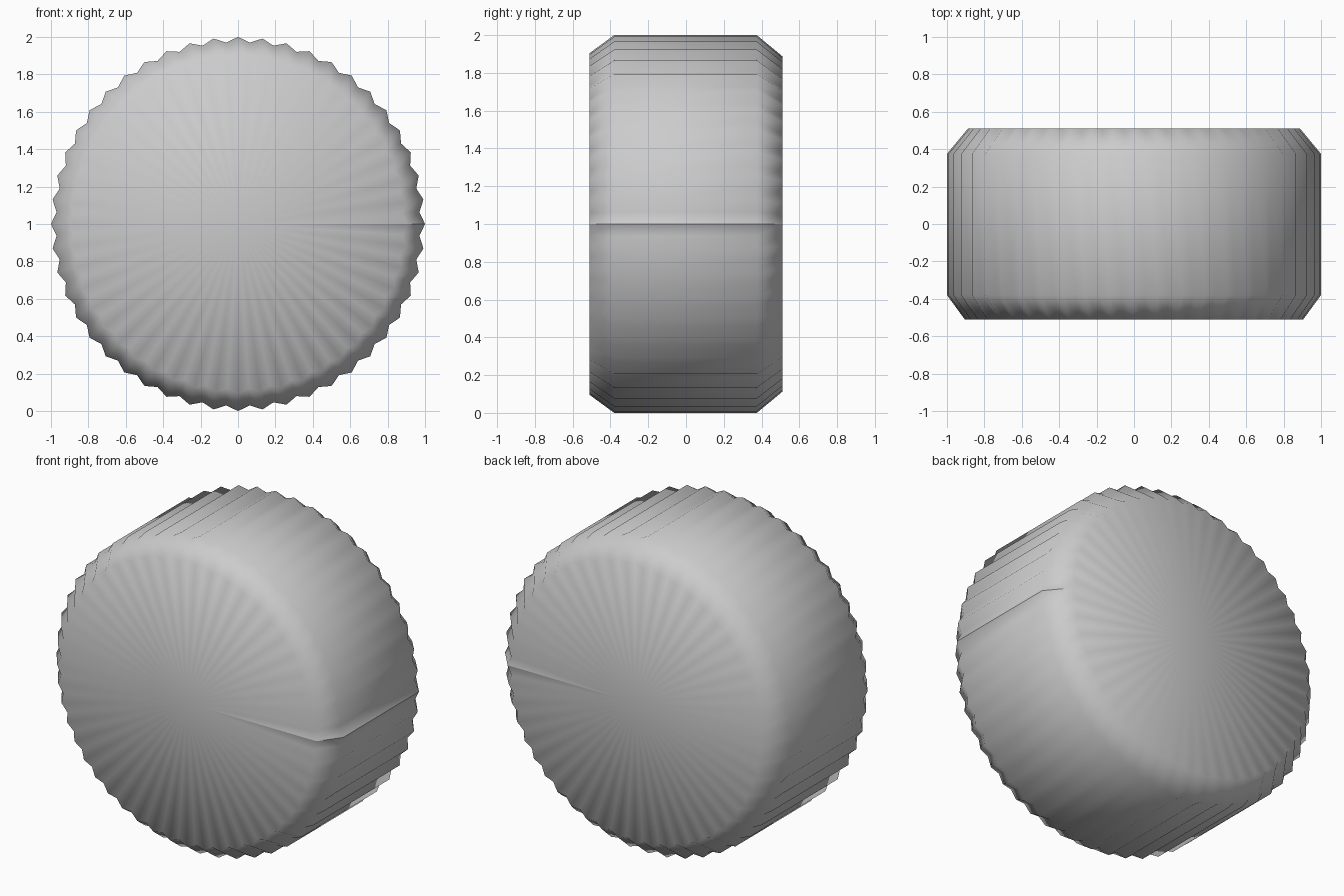
import bpy, bmesh
from math import cos, sin, pi

if "Cube" in bpy.data.objects:
    bpy.data.objects.remove(bpy.data.objects["Cube"])

TEETH = 48
VALLEY = 0.972          # valley radius relative to tooth tips
# profile from front to back: (y, radius)
PROFILE = [(-0.51, 0.905), (-0.38, 1.0), (0.375, 1.0), (0.51, 0.888)]

bm = bmesh.new()
front_pole = bm.verts.new((0, -0.51, 1))
back_pole = bm.verts.new((0, 0.51, 1))

# serrated columns around the wheel; the last one doubles the first to leave a shading seam
columns = []
for i in range(2 * TEETH + 1):
    a = pi * i / TEETH
    k = VALLEY if i % 2 else 1.0
    columns.append([bm.verts.new((r * k * cos(a), y, 1 + r * k * sin(a)))
                    for y, r in PROFILE])

# caps, bevels and rim
for c, d in zip(columns, columns[1:]):
    bm.faces.new((front_pole, c[0], d[0]))
    for j in range(len(PROFILE) - 1):
        bm.faces.new((c[j], c[j + 1], d[j + 1], d[j]))
    bm.faces.new((back_pole, d[-1], c[-1]))

for f in bm.faces:
    f.smooth = True
bm.normal_update()

mesh = bpy.data.meshes.new("serrated_knob")
bm.to_mesh(mesh)
bm.free()
knob = bpy.data.objects.new("serrated_knob", mesh)
bpy.context.collection.objects.link(knob)
